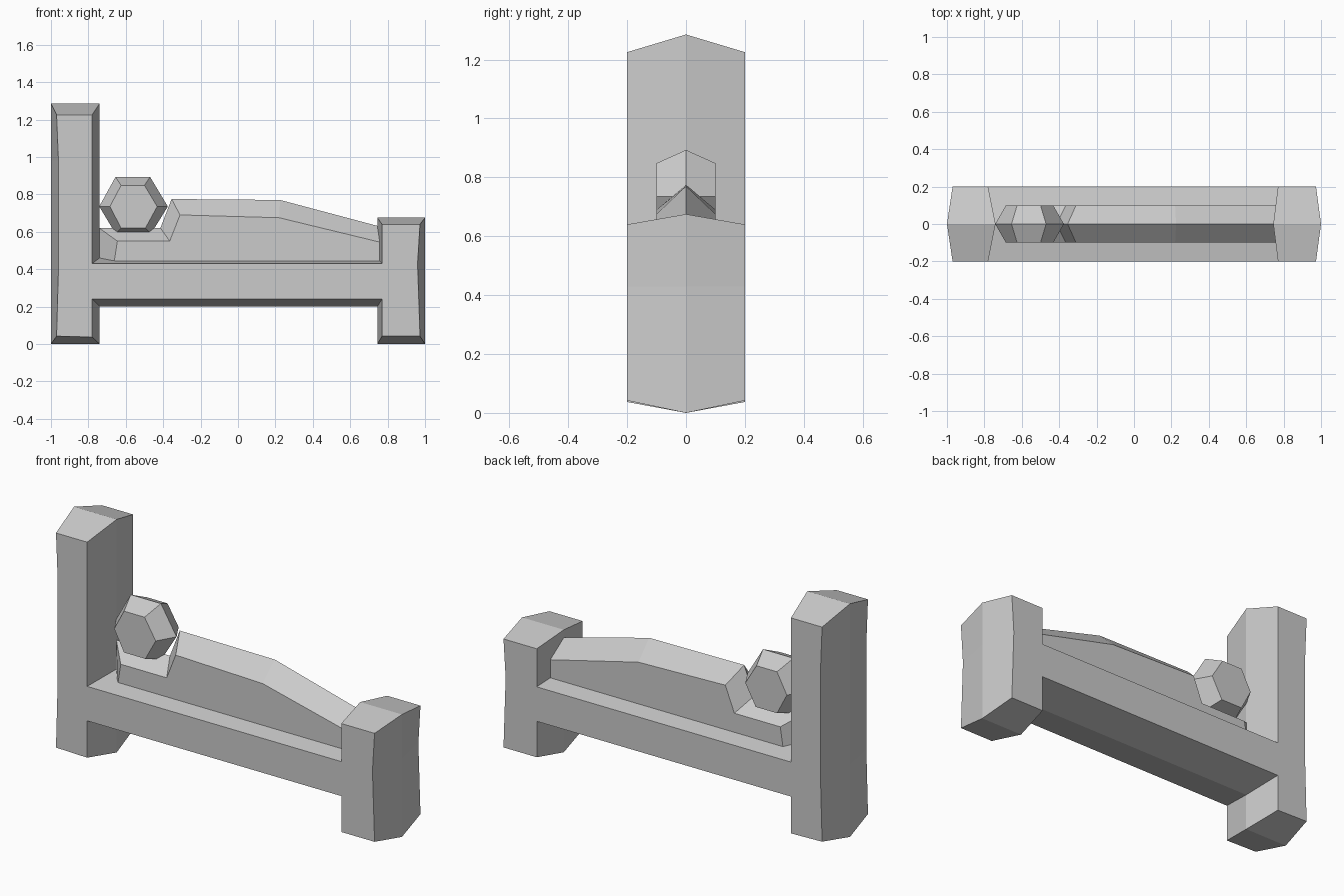
import bpy, bmesh

if "Cube" in bpy.data.objects:
    bpy.data.objects.remove(bpy.data.objects["Cube"])


def ridged_slab(name, rim, cap, depth):
    """Slab whose outline is 'rim' on the y=0 ridge and 'cap' on both flat faces."""
    bm = bmesh.new()
    loops = [[bm.verts.new((x, y, z)) for x, z in pts]
             for pts, y in ((cap, -depth), (rim, 0), (cap, depth))]
    n = len(rim)
    for a, b in zip(loops, loops[1:]):
        for i in range(n):
            j = (i + 1) % n
            bm.faces.new((a[i], b[i], b[j], a[j]))
    bm.faces.new(loops[0])
    bm.faces.new(loops[2][::-1])
    bmesh.ops.recalc_face_normals(bm, faces=bm.faces)
    mesh = bpy.data.meshes.new(name)
    bm.to_mesh(mesh)
    bm.free()
    ob = bpy.data.objects.new(name, mesh)
    bpy.context.collection.objects.link(ob)
    return ob


# Bed frame: headboard, mattress rail and footboard in one outline
ridged_slab("bed_frame",
            [(-1, 0), (-.74, 0), (-.74, .2), (.745, .2), (.745, 0), (1, 0),
             (1, .43), (1, .675), (.745, .675), (.745, .46), (-.74, .46),
             (-.74, 1.285), (-1, 1.285), (-1, .98), (-1, .4)],
            [(-.97, .042), (-.78, .037), (-.78, .24), (.77, .24), (.77, .042), (.973, .042),
             (.96, .43), (.973, .64), (.77, .64), (.77, .43), (-.78, .43),
             (-.78, 1.225), (-.97, 1.225), (-.96, .98), (-.96, .4)], .2)

# Lying body with the pillow step under the head
ridged_slab("body_and_pillow",
            [(-.742, .42), (-.742, .62), (-.415, .62), (-.355, .775),
             (.225, .77), (.77, .625), (.77, .42)],
            [(-.665, .42), (-.645, .55), (-.365, .55), (-.31, .69),
             (.22, .675), (.765, .543), (.765, .42)], .1)

# Hexagonal head
ridged_slab("head",
            [(-.742, .735), (-.655, .893), (-.47, .893), (-.375, .735), (-.465, .59), (-.655, .59)],
            [(-.685, .735), (-.625, .848), (-.5, .848), (-.432, .735), (-.495, .62), (-.625, .62)], .1)
